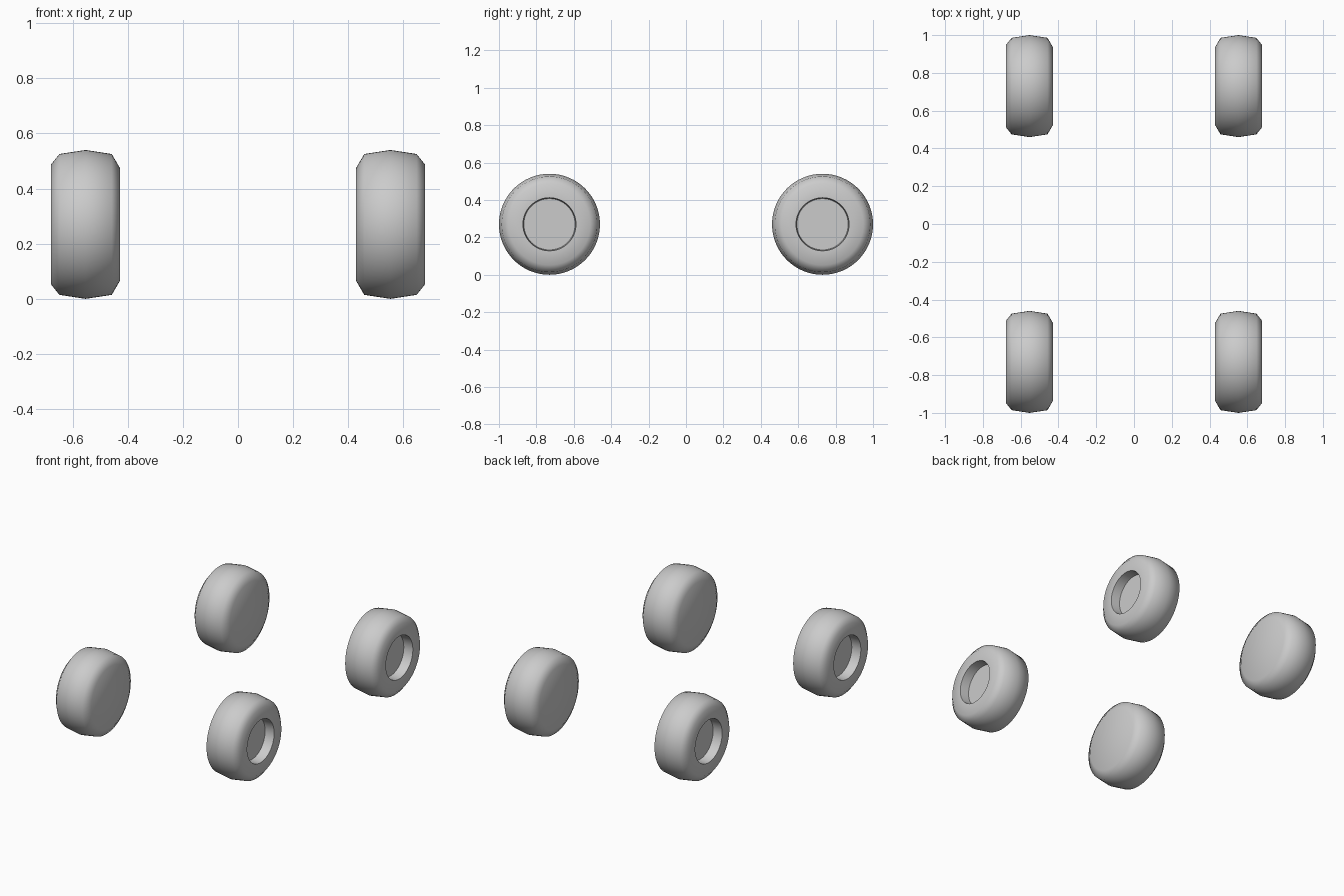
import bpy, bmesh, math

if "Cube" in bpy.data.objects:
    bpy.data.objects.remove(bpy.data.objects["Cube"])

# Half-profile of a wheel: (offset along axle, radius), inner face to hub recess
PROFILE = [(-0.125, 0.204), (-0.095, 0.2555), (0.0, 0.27), (0.095, 0.2555),
           (0.125, 0.218), (0.125, 0.142), (0.062, 0.137)]
SEGMENTS = 64


def make_wheel(name, x, y, side):
    bm = bmesh.new()
    rings = []
    for off, r in PROFILE:
        rings.append([bm.verts.new((side * off,
                                    r * math.cos(2 * math.pi * i / SEGMENTS),
                                    r * math.sin(2 * math.pi * i / SEGMENTS)))
                      for i in range(SEGMENTS)])
    for a, b in zip(rings, rings[1:]):
        for i in range(SEGMENTS):
            j = (i + 1) % SEGMENTS
            bm.faces.new((a[i], a[j], b[j], b[i]))
    # flat inner face and recessed hub floor
    bm.faces.new(rings[0])
    bm.faces.new(rings[-1])
    bmesh.ops.recalc_face_normals(bm, faces=bm.faces)
    mesh = bpy.data.meshes.new(name)
    bm.to_mesh(mesh)
    bm.free()
    ob = bpy.data.objects.new(name, mesh)
    ob.location = (x, y, 0.27)
    bpy.context.collection.objects.link(ob)
    bpy.ops.object.select_all(action='DESELECT')
    ob.select_set(True)
    bpy.context.view_layer.objects.active = ob
    bpy.ops.object.shade_smooth_by_angle(angle=math.radians(60))


# Four wheels, hub recess facing outwards
for side, side_name in ((-1, "left"), (1, "right")):
    for end, end_name in ((-1, "front"), (1, "back")):
        make_wheel(f"{end_name}_{side_name}_wheel", side * 0.553, end * 0.73, side)
